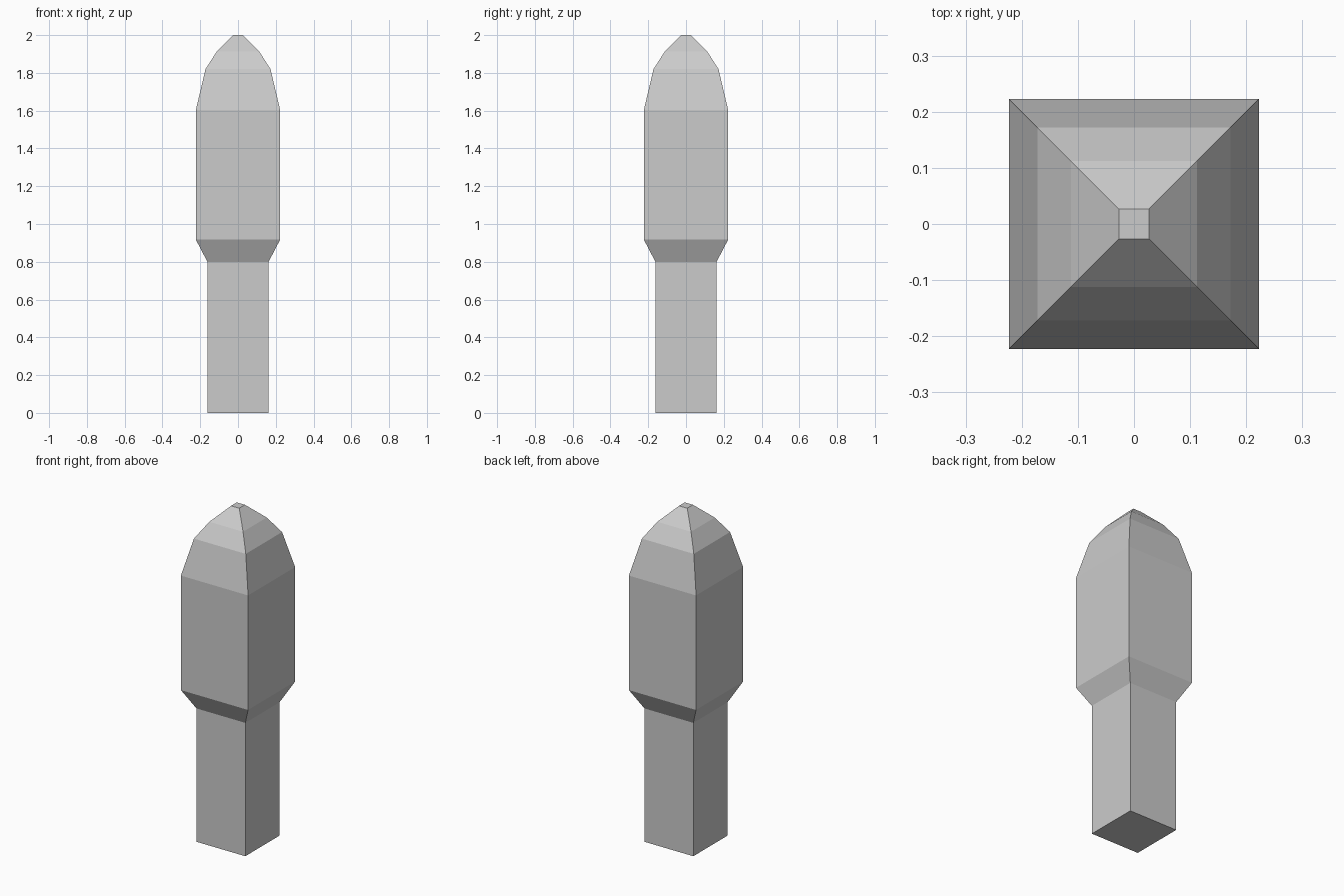
import bpy, bmesh

if "Cube" in bpy.data.objects:
    bpy.data.objects.remove(bpy.data.objects["Cube"])

# Square cross-sections from the base up: (half width, height)
PROFILE = [
    (0.162, 0.0), (0.162, 0.80),      # shaft
    (0.223, 0.917), (0.223, 1.604),   # flared head
    (0.172, 1.82), (0.112, 1.914), (0.027, 2.0),  # tapering tip
]


def square_loft(name, profile):
    bm = bmesh.new()
    rings = [[bm.verts.new((sx * h, sy * h, z))
              for sx, sy in ((-1, -1), (1, -1), (1, 1), (-1, 1))]
             for h, z in profile]
    # side walls
    for low, high in zip(rings, rings[1:]):
        for i in range(4):
            j = (i + 1) % 4
            bm.faces.new((low[i], low[j], high[j], high[i]))
    # end caps
    bm.faces.new(rings[0][::-1])
    bm.faces.new(rings[-1])
    mesh = bpy.data.meshes.new(name)
    bm.to_mesh(mesh)
    bm.free()
    obj = bpy.data.objects.new(name, mesh)
    bpy.context.collection.objects.link(obj)
    return obj


# Post with a wider, pointed head
square_loft("pointed_post", PROFILE)
